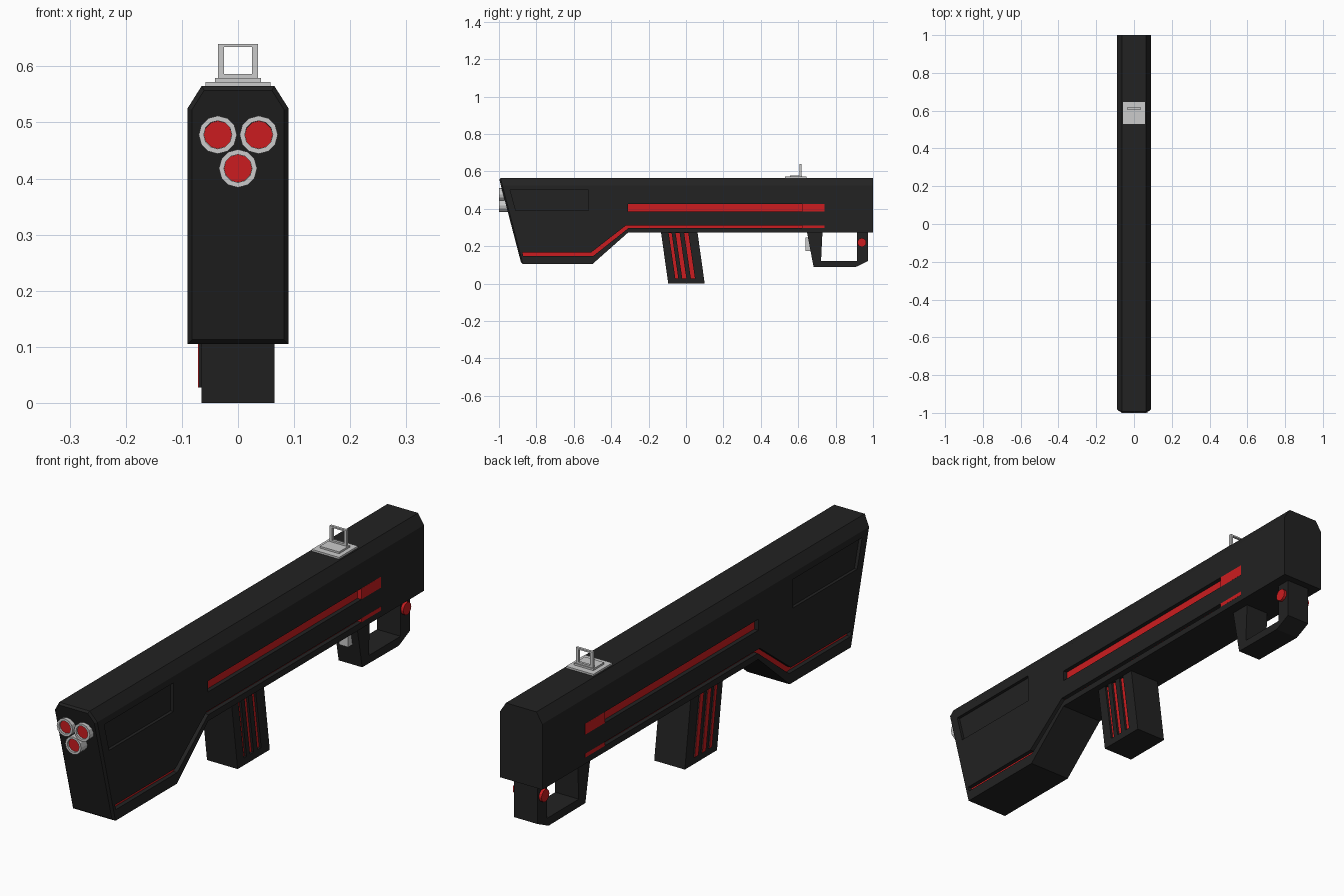
import bpy, bmesh, math
from mathutils import Matrix

if "Cube" in bpy.data.objects:
    bpy.data.objects.remove(bpy.data.objects["Cube"])


def material(name, color):
    m = bpy.data.materials.new(name)
    m.diffuse_color = color
    m.use_nodes = True
    m.node_tree.nodes["Principled BSDF"].inputs["Base Color"].default_value = m.diffuse_color
    return m


BLACK = material("matte_black", (0.016, 0.016, 0.016, 1))
RED = material("red_accent", (0.6, 0.012, 0.014, 1))


def finish(bm, name, mat=None):
    bmesh.ops.recalc_face_normals(bm, faces=bm.faces)
    me = bpy.data.meshes.new(name)
    bm.to_mesh(me)
    bm.free()
    ob = bpy.data.objects.new(name, me)
    bpy.context.collection.objects.link(ob)
    if mat:
        me.materials.append(mat)
    return ob


def prism_bm(pts, x0, x1):
    """Side profile of (y, z) points extruded from x0 to x1."""
    bm = bmesh.new()
    face = bm.faces.new([bm.verts.new((x0, y, z)) for y, z in pts])
    ext = bmesh.ops.extrude_face_region(bm, geom=[face])
    for v in ext["geom"]:
        if isinstance(v, bmesh.types.BMVert):
            v.co.x = x1
    return bm


def prism(name, pts, x0, x1, mat=None):
    return finish(prism_bm(pts, x0, x1), name, mat)


def rect(y0, y1, z0, z1):
    return [(y0, z0), (y1, z0), (y1, z1), (y0, z1)]


def cylinder(name, center, r, depth, axis, mat, sides=12):
    bm = bmesh.new()
    rot = Matrix.Rotation(math.pi / 2, 4, axis)
    bmesh.ops.create_cone(bm, cap_ends=True, segments=sides, radius1=r, radius2=r,
                          depth=depth, matrix=Matrix.Translation(center) @ rot)
    return finish(bm, name, mat)


def cut(ob, cutters):
    """Subtract each cutter from the object and remove it."""
    bpy.context.view_layer.objects.active = ob
    for c in cutters:
        c.hide_render = True
        mod = ob.modifiers.new("groove", 'BOOLEAN')
        mod.operation, mod.solver, mod.object = 'DIFFERENCE', 'EXACT', c
        bpy.ops.object.modifier_apply(modifier=mod.name)
        bpy.data.objects.remove(c)


# Body: side profile, then the top is drawn up and in for the chamfer
bm = prism_bm([(-0.99, 0.525), (-0.88, 0.105), (-0.5, 0.105), (-0.31, 0.273),
               (1, 0.273), (1, 0.525)], -0.09, 0.09)
bmesh.ops.recalc_face_normals(bm, faces=bm.faces)
top = [f for f in bm.faces if f.normal.z > 0.9]
ext = bmesh.ops.extrude_face_region(bm, geom=top)
bmesh.ops.delete(bm, geom=top, context='FACES')
for v in ext["geom"]:
    if isinstance(v, bmesh.types.BMVert):
        v.co.x *= 0.72
        v.co.z = 0.565
        if v.co.y < 0:
            v.co.y = -1.0
bmesh.ops.dissolve_limit(bm, angle_limit=0.02, verts=bm.verts, edges=bm.edges)
bmesh.ops.recalc_face_normals(bm, faces=bm.faces)
rim = [e for e in bm.edges if sum(f.normal.y < -0.9 for f in e.link_faces) == 1]
bmesh.ops.bevel(bm, geom=rim, offset=0.008, segments=1, affect='EDGES', profile=0.5)
body = finish(bm, "body", BLACK)

# Side grooves and front side panels
upper = rect(-0.31, 0.74, 0.385, 0.427)
lower = [(0.74, 0.312), (-0.32, 0.312), (-0.507, 0.167), (-0.875, 0.167),
         (-0.87, 0.147), (-0.497, 0.147), (-0.308, 0.297), (0.74, 0.297)]
panel = [(-0.94, 0.5), (-0.91, 0.39), (-0.52, 0.39), (-0.52, 0.5)]
for s in (-1, 1):
    cut(body, [prism("groove_cutter", upper, s * 0.072, s * 0.12),
               prism("groove_cutter", lower, s * 0.072, s * 0.12),
               prism("panel_cutter", panel, s * 0.078, s * 0.12)])

# Red strips on the groove floors and flush caps at the rear ends
for s, side in ((-1, "left"), (1, "right")):
    prism(side + "_upper_strip", upper, s * 0.06, s * 0.0735, RED)
    prism(side + "_lower_strip", lower, s * 0.06, s * 0.0735, RED)
    prism(side + "_upper_cap", rect(0.62, 0.74, 0.385, 0.427), s * 0.06, s * 0.0903, RED)
    prism(side + "_lower_cap", rect(0.62, 0.74, 0.297, 0.312), s * 0.06, s * 0.0903, RED)

# Barrels: ring tubes with recessed red lenses
for i, (x, z) in enumerate(((-0.036, 0.478), (0.037, 0.478), (0, 0.418))):
    ring = cylinder(f"barrel_ring_{i + 1}", (x, -0.965, z), 0.034, 0.07, 'X', None)
    cut(ring, [cylinder("bore_cutter", (x, -1.0, z), 0.025, 0.04, 'X', None)])
    cylinder(f"barrel_lens_{i + 1}", (x, -0.975, z), 0.0248, 0.034, 'X', RED)

# Magazine with slanted stripes: recessed on the right, raised on the left
magazine = prism("magazine", [(-0.135, 0.285), (-0.095, 0), (0.1, 0), (0.06, 0.285)],
                 -0.065, 0.065, BLACK)
for i, (y, w) in enumerate(((-0.093, 0.016), (-0.056, 0.022), (-0.01, 0.022))):
    stripe = [(y, 0.272), (y + 0.036, 0.028), (y + 0.036 + w, 0.028), (y + w, 0.272)]
    cut(magazine, [prism("stripe_cutter", stripe, 0.055, 0.09)])
    prism(f"right_stripe_{i + 1}", stripe, 0.05, 0.0565, RED)
    prism(f"left_stripe_base_{i + 1}", stripe, -0.06, -0.0695, BLACK)
    prism(f"left_stripe_{i + 1}", stripe, -0.0695, -0.071, RED)

# Rear handle loop, trigger and side buttons
prism("handle", [(0.645, 0.285), (0.682, 0.09), (0.905, 0.088), (0.972, 0.12),
                 (0.972, 0.285), (0.915, 0.285), (0.915, 0.12), (0.722, 0.12),
                 (0.73, 0.285)], -0.05, 0.05, BLACK)
prism("trigger", rect(0.64, 0.67, 0.175, 0.247), -0.02, 0.02)
for s, side in ((-1, "left"), (1, "right")):
    cylinder(side + "_button", (s * 0.052, 0.94, 0.22), 0.024, 0.018, 'Y', RED)

# Sight: stepped base and open frame
prism("sight_base", rect(0.53, 0.645, 0.56, 0.572), -0.058, 0.058)
prism("sight_step", rect(0.555, 0.62, 0.57, 0.579), -0.041, 0.041)
for s, side in ((-1, "left"), (1, "right")):
    prism(side + "_sight_post", rect(0.607, 0.617, 0.578, 0.64), s * 0.025, s * 0.036)
prism("sight_top_bar", rect(0.607, 0.617, 0.634, 0.64), -0.025, 0.025)
prism("sight_bottom_bar", rect(0.607, 0.617, 0.578, 0.586), -0.025, 0.025)
